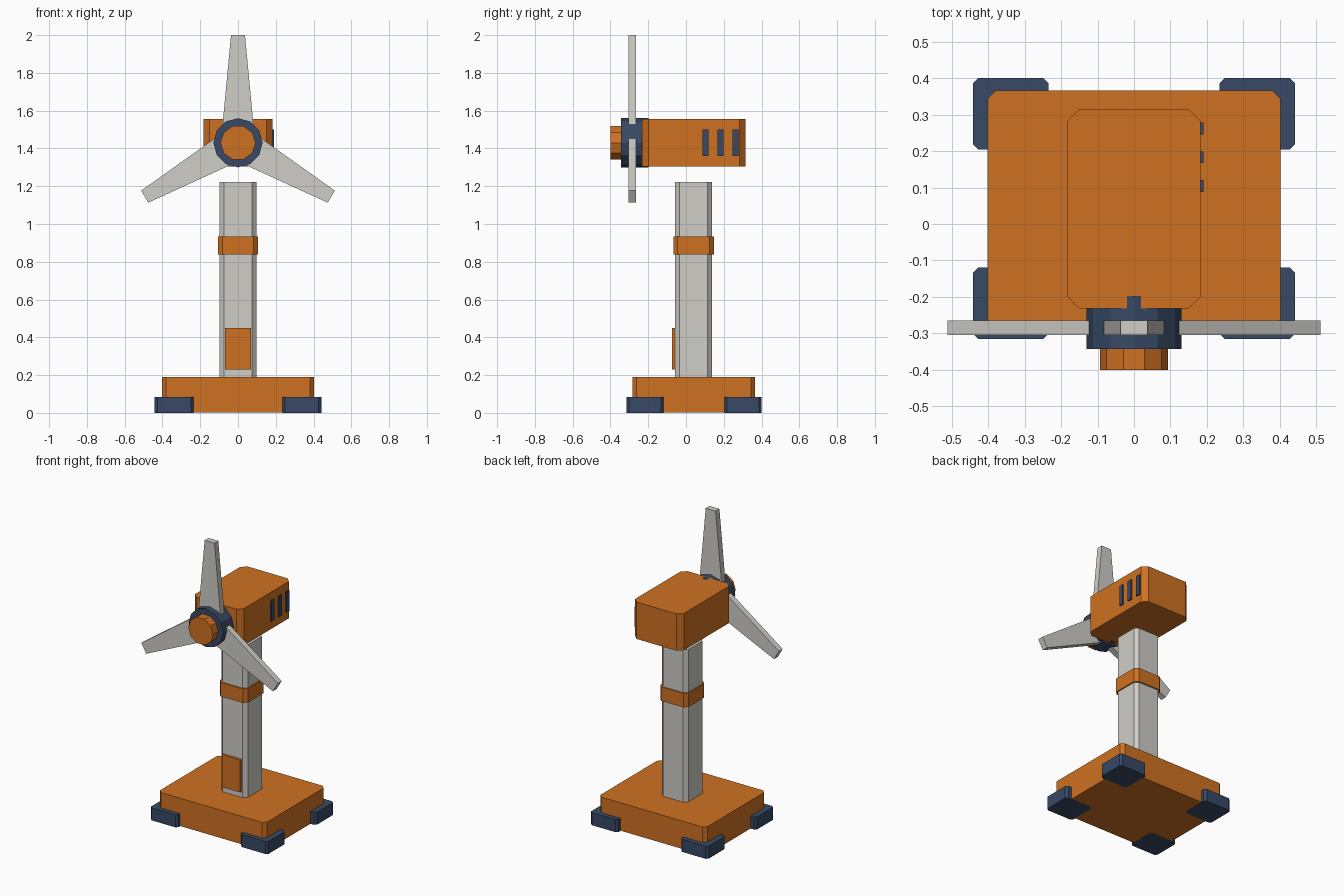
import bpy, bmesh, math
from mathutils import Matrix

if "Cube" in bpy.data.objects:
    bpy.data.objects.remove(bpy.data.objects["Cube"])


def material(name, rgb):
    m = bpy.data.materials.new(name)
    m.diffuse_color = (*rgb, 1)
    m.use_nodes = True
    m.node_tree.nodes["Principled BSDF"].inputs["Base Color"].default_value = m.diffuse_color
    return m


ORANGE = material("orange", (0.62, 0.165, 0.016))
NAVY = material("navy", (0.038, 0.068, 0.13))
GREY = material("light_grey", (0.62, 0.61, 0.57))


def prism(name, pts, depth, mat, matrix):
    """Extrude an outline along local z, then place it with a matrix."""
    bm = bmesh.new()
    face = bm.faces.new([bm.verts.new((x, y, 0)) for x, y in pts])
    ext = bmesh.ops.extrude_face_region(bm, geom=[face])
    verts = [g for g in ext["geom"] if isinstance(g, bmesh.types.BMVert)]
    bmesh.ops.translate(bm, verts=verts, vec=(0, 0, depth))
    bmesh.ops.transform(bm, matrix=matrix, verts=bm.verts)
    bmesh.ops.recalc_face_normals(bm, faces=bm.faces)
    me = bpy.data.meshes.new(name)
    bm.to_mesh(me)
    bm.free()
    me.materials.append(mat)
    ob = bpy.data.objects.new(name, me)
    bpy.context.collection.objects.link(ob)
    return ob


def block(name, x, y, z, mat, c=0.0):
    """Box from min/max pairs, with upright edges chamfered by c."""
    (x0, x1), (y0, y1), (z0, z1) = x, y, z
    if c:
        pts = [(x0 + c, y0), (x1 - c, y0), (x1, y0 + c), (x1, y1 - c),
               (x1 - c, y1), (x0 + c, y1), (x0, y1 - c), (x0, y0 + c)]
    else:
        pts = [(x0, y0), (x1, y0), (x1, y1), (x0, y1)]
    return prism(name, pts, z1 - z0, mat, Matrix.Translation((0, 0, z0)))


AXIS_Z = 1.43


def facing(y):
    """Local xy becomes world xz; local z runs toward the front (-y)."""
    return Matrix.Translation((0, y, AXIS_Z)) @ Matrix.Rotation(math.pi / 2, 4, 'X')


def disc(name, sides, r, y_back, y_front, mat):
    pts = [(r * math.cos(math.tau * i / sides), r * math.sin(math.tau * i / sides))
           for i in range(sides)]
    return prism(name, pts, y_back - y_front, mat, facing(y_back))


# Base slab and four corner feet
block("base", (-0.402, 0.402), (-0.284, 0.366), (0.001, 0.19), ORANGE, 0.022)
for sx, side in ((-1, "left"), (1, "right")):
    for cy, end in ((-0.217, "front"), (0.302, "back")):
        cx = sx * 0.338
        block(f"foot_{end}_{side}", (cx - 0.103, cx + 0.103),
              (cy - 0.098, cy + 0.098), (0, 0.085), NAVY, 0.014)

# Tower with collar and door
block("tower", (-0.098, 0.098), (-0.058, 0.138), (0.185, 1.223), GREY, 0.023)
block("tower_collar", (-0.106, 0.106), (-0.067, 0.147), (0.838, 0.933), ORANGE, 0.023)
block("tower_door", (-0.068, 0.068), (-0.075, -0.05), (0.23, 0.45), ORANGE)

# Nacelle with three vents on the right side
block("nacelle", (-0.183, 0.183), (-0.232, 0.316), (1.305, 1.555), ORANGE, 0.033)
for i in range(3):
    y = 0.104 + 0.079 * i
    block(f"vent_{i + 1}", (0.17, 0.191), (y - 0.016, y + 0.016), (1.36, 1.5), NAVY)

# Rotor: hub, nose and three tapered blades
disc("hub", 12, 0.13, -0.198, -0.343, NAVY)
disc("nose", 10, 0.093, -0.335, -0.40, ORANGE)
blade = [(-0.086, 0.05), (0.086, 0.05), (0.037, 0.57), (-0.037, 0.57)]
for i in range(3):
    turn = Matrix.Rotation(math.tau * i / 3, 4, 'Z')
    prism(f"blade_{i + 1}", blade, 0.041, GREY, facing(-0.264) @ turn)
